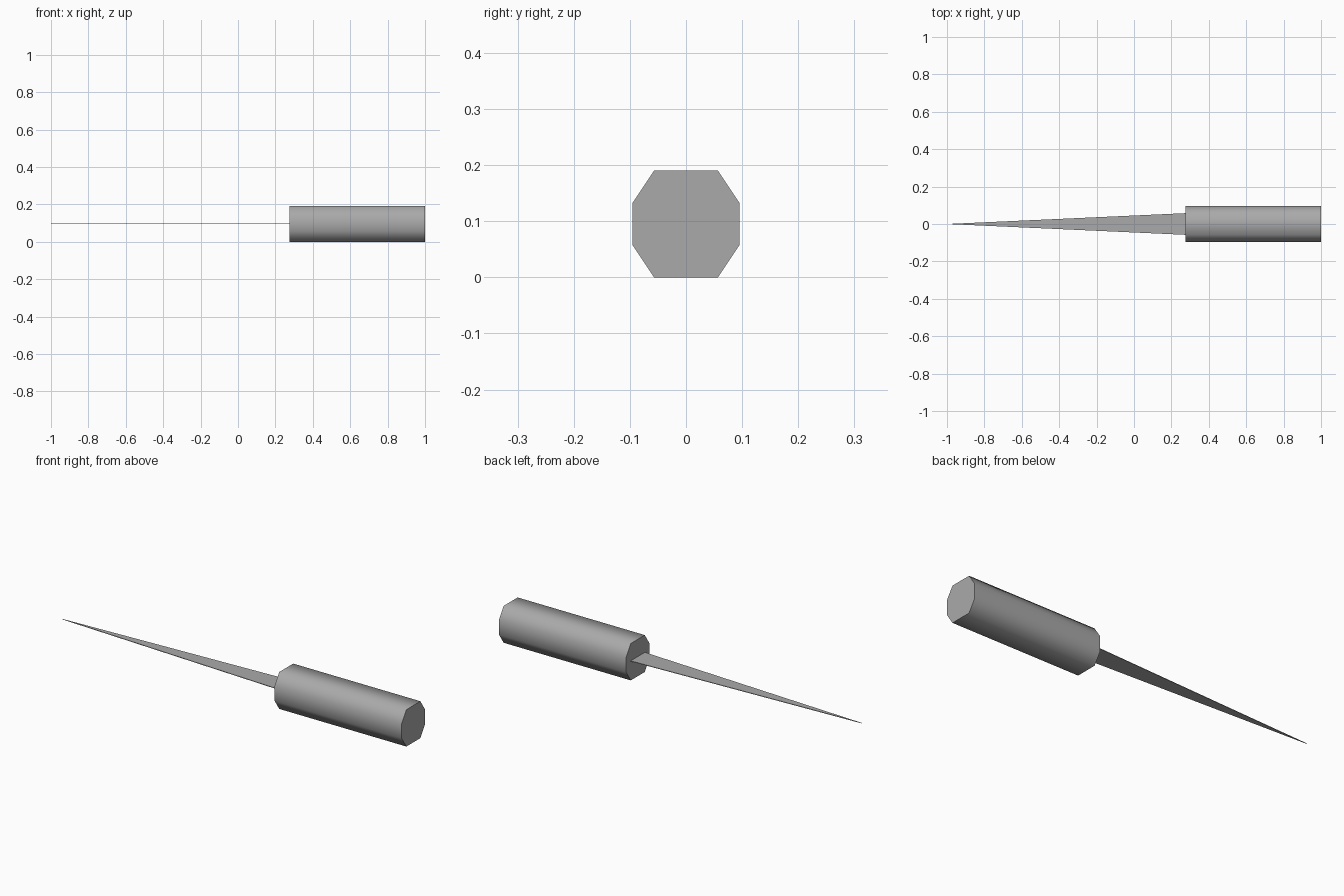
import bpy
import bmesh
import math

cube = bpy.data.objects.get("Cube")
if cube:
    bpy.data.objects.remove(cube, do_unlink=True)

# Single grey material
grey = bpy.data.materials.new("plain_grey")
grey.use_nodes = True
colour = (0.4, 0.4, 0.4, 1)
grey.diffuse_color = colour
grey.node_tree.nodes["Principled BSDF"].inputs["Base Color"].default_value = colour

AXIS_Z = 0.096


def prism(name, outline, offset):
    """Extrude a closed outline of 3D points along an offset vector."""
    bm = bmesh.new()
    face = bm.faces.new([bm.verts.new(p) for p in outline])
    extruded = bmesh.ops.extrude_face_region(bm, geom=[face], use_keep_orig=True)
    moved = [v for v in extruded["geom"] if isinstance(v, bmesh.types.BMVert)]
    bmesh.ops.translate(bm, verts=moved, vec=offset)
    bmesh.ops.recalc_face_normals(bm, faces=bm.faces)
    mesh = bpy.data.meshes.new(name)
    bm.to_mesh(mesh)
    bm.free()
    mesh.materials.append(grey)
    obj = bpy.data.objects.new(name, mesh)
    bpy.context.collection.objects.link(obj)
    return obj


# Handle: eight-sided bar with smooth sides and flat ends
wide, narrow, tall, short = 0.095, 0.057, 0.095, 0.038
quarter = [(wide, short), (narrow, tall)]
half = quarter + [(-y, z) for y, z in reversed(quarter)]
octagon = half + [(-y, -z) for y, z in half]
handle = prism("handle", [(0.275, y, 0.095 + z) for y, z in octagon], (0.725, 0, 0))
bpy.ops.object.select_all(action="DESELECT")
handle.select_set(True)
bpy.context.view_layer.objects.active = handle
bpy.ops.object.shade_smooth_by_angle(angle=math.radians(65))

# Spike: thin flat triangle tapering to the tip
thickness = 0.003
base = AXIS_Z + 0.002
triangle = [(-1, 0, base), (0.28, -0.058, base), (0.28, 0.058, base)]
prism("spike", triangle, (0, 0, thickness))
